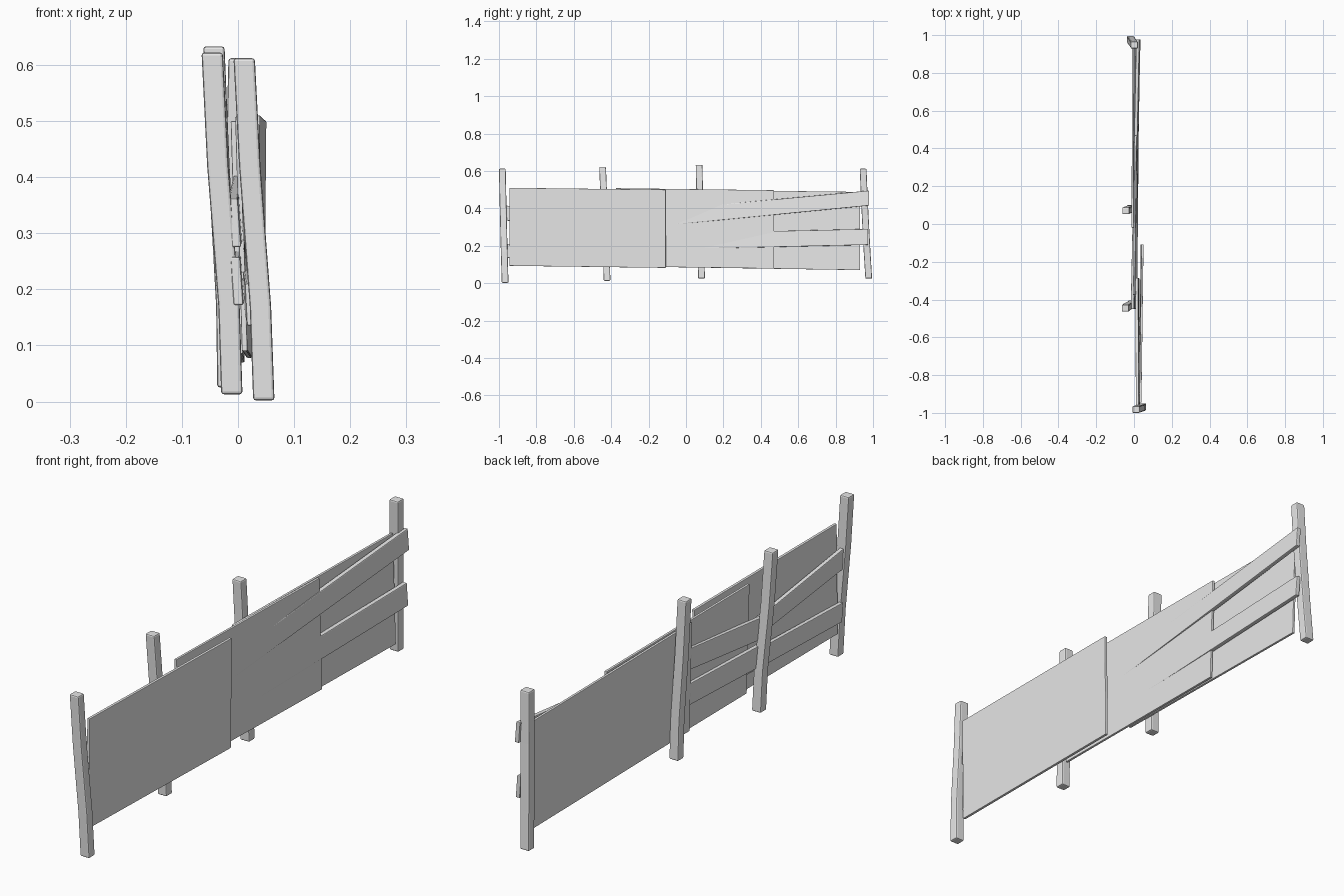
import bpy, bmesh

if "Cube" in bpy.data.objects:
    bpy.data.objects.remove(bpy.data.objects["Cube"])

grey = bpy.data.materials.new("weathered grey")
grey.diffuse_color = (0.8, 0.8, 0.8, 1)
grey.use_nodes = True
grey.node_tree.nodes["Principled BSDF"].inputs["Base Color"].default_value = grey.diffuse_color


def loft(name, rings, bevel):
    """Skin a run of four-cornered rings, cap both ends and soften the edges."""
    bm = bmesh.new()
    loops = [[bm.verts.new(p) for p in ring] for ring in rings]
    for a, b in zip(loops, loops[1:]):
        for i in range(4):
            j = (i + 1) % 4
            bm.faces.new((a[i], a[j], b[j], b[i]))
    bm.faces.new(loops[0][::-1])
    bm.faces.new(loops[-1])
    bmesh.ops.recalc_face_normals(bm, faces=bm.faces)
    mesh = bpy.data.meshes.new(name)
    bm.to_mesh(mesh)
    bm.free()
    mesh.materials.append(grey)
    obj = bpy.data.objects.new(name, mesh)
    bpy.context.collection.objects.link(obj)
    mod = obj.modifiers.new("soft edges", "BEVEL")
    mod.width = bevel
    mod.segments = 2
    mod.limit_method = "ANGLE"
    return obj


def post(name, path, width=0.038, depth=0.036):
    """Leaning square post through (x, y, z) centres."""
    w, d = width / 2, depth / 2
    rings = [[(x - w, y - d, z), (x + w, y - d, z), (x + w, y + d, z), (x - w, y + d, z)]
             for x, y, z in path]
    loft(name, rings, 0.005)


def board(name, start, end, thick, lean=0.0, bevel=0.002):
    """Board along y; each end is (x, y, bottom z, top z); lean shifts the top in x."""
    t = thick / 2
    rings = []
    for x, y, lo, hi in (start, end):
        a, b = x - lean / 2, x + lean / 2
        rings.append([(a - t, y, lo), (a + t, y, lo), (b + t, y, hi), (b - t, y, hi)])
    loft(name, rings, bevel)


# Leaning posts, front to back
post("front_post", [(0.046, -0.967, 0.002), (0.040, -0.972, 0.17),
                    (0.021, -0.978, 0.42), (0.011, -0.982, 0.612)])
post("second_post", [(-0.011, -0.422, 0.013), (-0.016, -0.427, 0.17),
                     (-0.036, -0.438, 0.42), (-0.046, -0.446, 0.622)])
post("third_post", [(-0.018, 0.083, 0.025), (-0.020, 0.080, 0.17),
                    (-0.034, 0.074, 0.42), (-0.043, 0.070, 0.633)])
post("back_post", [(-0.018, 0.977, 0.025), (-0.012, 0.968, 0.17),
                   (-0.003, 0.955, 0.42), (0.002, 0.947, 0.612)])

# Wide thin panels
board("front_panel", (0.032, -0.945, 0.093, 0.510), (0.043, -0.108, 0.082, 0.500), 0.011, 0.004)
board("middle_panel", (0.006, -0.375, 0.090, 0.508), (0.014, 0.470, 0.078, 0.497), 0.010, -0.012)
board("back_panel", (-0.002, -0.02, 0.085, 0.500), (0.001, 0.930, 0.070, 0.488), 0.010, -0.012)

# Long rails behind and through the panels
board("upper_rail", (-0.006, -0.450, 0.275, 0.362), (0.023, 0.978, 0.415, 0.495), 0.017, -0.006, 0.003)
board("lower_rail", (-0.002, -0.450, 0.172, 0.258), (0.022, 0.974, 0.205, 0.290), 0.017, -0.006, 0.003)
board("front_upper_rail", (0.020, -0.960, 0.335, 0.415), (0.016, -0.285, 0.255, 0.325), 0.016, -0.004, 0.003)
board("front_lower_rail", (0.022, -0.960, 0.135, 0.210), (0.018, -0.285, 0.158, 0.235), 0.016, -0.004, 0.003)
